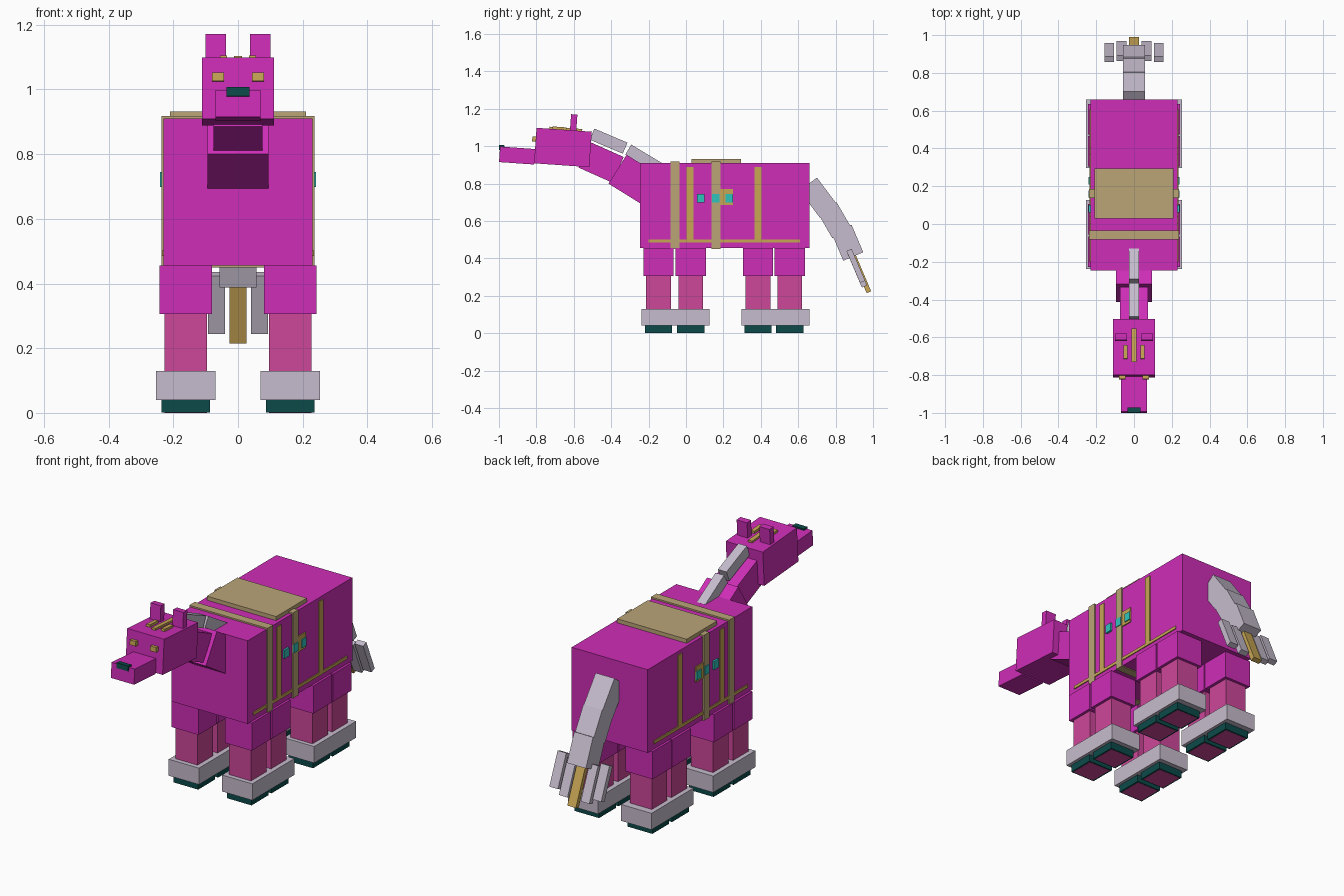
import bpy, bmesh, math
from mathutils import Matrix

if "Cube" in bpy.data.objects:
    bpy.data.objects.remove(bpy.data.objects["Cube"])


def lin(h):
    c = [int(h[i:i + 2], 16) / 255 for i in (0, 2, 4)]
    return [v / 12.92 if v <= 0.04045 else ((v + 0.055) / 1.055) ** 2.4 for v in c] + [1]


def material(name, h):
    m = bpy.data.materials.new(name)
    m.diffuse_color = lin(h)
    m.use_nodes = True
    m.node_tree.nodes["Principled BSDF"].inputs["Base Color"].default_value = m.diffuse_color
    return m


MAGENTA = material("magenta hide", "CE2DB7")
PINK = material("pink leg", "CD4799")
LILAC = material("pale lilac", "C6BCCD")
TEAL = material("dark teal", "0C4A49")
CYAN = material("cyan gem", "30C4BC")
GOLD = material("gold trim", "C8A655")
TAN = material("tan cloth", "BBA577")


def box(name, mat, x, y, z, tilt=0):
    """Box from x, y, z ranges, tilted in degrees about its own centre."""
    bm = bmesh.new()
    size = [r[1] - r[0] for r in (x, y, z)]
    bmesh.ops.create_cube(bm, size=1, matrix=Matrix.Diagonal(size + [1]))
    me = bpy.data.meshes.new(name)
    bm.to_mesh(me)
    bm.free()
    me.materials.append(mat)
    ob = bpy.data.objects.new(name, me)
    ob.location = [(r[0] + r[1]) / 2 for r in (x, y, z)]
    ob.rotation_euler.x = math.radians(tilt)
    bpy.context.collection.objects.link(ob)
    return ob


def bar(name, mat, x, cy, cz, length, height, tilt):
    """Tilted box given by its centre, running along y before the tilt."""
    return box(name, mat, x, (cy - length / 2, cy + length / 2),
               (cz - height / 2, cz + height / 2), tilt)


def pair(name, mat, x, y, z, tilt=0):
    """Left and right copies of a box."""
    box(name + "_right", mat, x, y, z, tilt)
    box(name + "_left", mat, (-x[1], -x[0]), y, z, tilt)


def mid(w):
    return (-w, w)


# Body
box("body", MAGENTA, mid(0.23), (-0.245, 0.66), (0.455, 0.91))

# Legs: two posts share each ankle cuff
for end, cuff, posts in (("front", (-0.238, 0.126), (-0.147, 0.026)),
                         ("rear", (0.297, 0.66), (0.385, 0.555))):
    pair(end + "_cuff", LILAC, (0.07, 0.253), cuff, (0.04, 0.13))
    for n, c in enumerate(posts):
        tag = f"{end}_{n + 1}"
        pair(tag + "_thigh", MAGENTA, (0.08, 0.243), (c - 0.081, c + 0.081), (0.305, 0.456))
        pair(tag + "_shin", PINK, (0.096, 0.228), (c - 0.066, c + 0.066), (0, 0.32))
        pair(tag + "_hoof", TEAL, (0.087, 0.236), (c - 0.073, c + 0.073), (0.001, 0.04))

# Neck and mane
bar("lower_neck", MAGENTA, mid(0.095), -0.281, 0.824, 0.20, 0.182, -32)
bar("upper_neck", MAGENTA, mid(0.075), -0.454, 0.914, 0.198, 0.15, -24)
bar("upper_mane", LILAC, mid(0.026), -0.414, 1.027, 0.192, 0.064, -23)
bar("lower_mane", LILAC, mid(0.026), -0.227, 0.933, 0.19, 0.062, -31)

# Head
bar("head", MAGENTA, mid(0.112), -0.658, 0.993, 0.296, 0.19, -4)
bar("snout", MAGENTA, mid(0.07), -0.903, 0.95, 0.188, 0.083, -4)
box("nose", TEAL, mid(0.035), (-1.0, -0.972), (0.978, 1.006), -4)
pair("eye", GOLD, (0.044, 0.08), (-0.822, -0.79), (1.025, 1.051), -4)
pair("ear", MAGENTA, (0.037, 0.1), (-0.618, -0.584), (1.07, 1.17), -4)
bar("centre_forehead_stripe", GOLD, mid(0.012), -0.643, 1.088, 0.176, 0.02, -4)
pair("forehead_stripe", GOLD, (0.034, 0.056), (-0.714, -0.64), (1.083, 1.103), -4)

# Saddle cloth and girth straps
box("saddle_cloth", TAN, mid(0.21), (0.03, 0.295), (0.905, 0.932))
for n, y in enumerate(((-0.083, -0.035), (0.137, 0.184))):
    box(f"girth_strap_{n + 1}", TAN, mid(0.237), y, (0.45, 0.918))

# Side trim, buckle and gems
for n, y in enumerate(((0.003, 0.04), (0.366, 0.404))):
    pair(f"side_strap_{n + 1}", GOLD, (0.225, 0.235), y, (0.49, 0.89))
pair("hem_strap", GOLD, (0.225, 0.235), (-0.2, 0.61), (0.485, 0.502))
pair("buckle", GOLD, (0.225, 0.236), (0.14, 0.25), (0.685, 0.77))
for n, y in enumerate(((0.06, 0.1), (0.139, 0.178), (0.21, 0.25))):
    pair(f"gem_{n + 1}", CYAN, (0.225, 0.241), y, (0.698, 0.744))

# Tail: three bending segments, then hanging strands
for n, (y, z, l, t) in enumerate(((0.708, 0.725, 0.18, -53), (0.794, 0.604, 0.155, -60),
                                  (0.863, 0.484, 0.16, -67))):
    bar(f"tail_segment_{n + 1}", LILAC, mid(0.057), y, z, l, 0.116, t)
bar("tail_tip", GOLD, mid(0.026), 0.934, 0.323, 0.225, 0.026, -67)
for s in (1, -1):
    side = "right" if s > 0 else "left"
    for tag, a, b, y, z, l in (("inner", 0.04, 0.092, 0.916, 0.34, 0.195),
                               ("outer", 0.105, 0.157, 0.908, 0.36, 0.185)):
        bar(f"{tag}_tail_strand_{side}", LILAC, sorted((s * a, s * b)), y, z, l, 0.03, -67)
